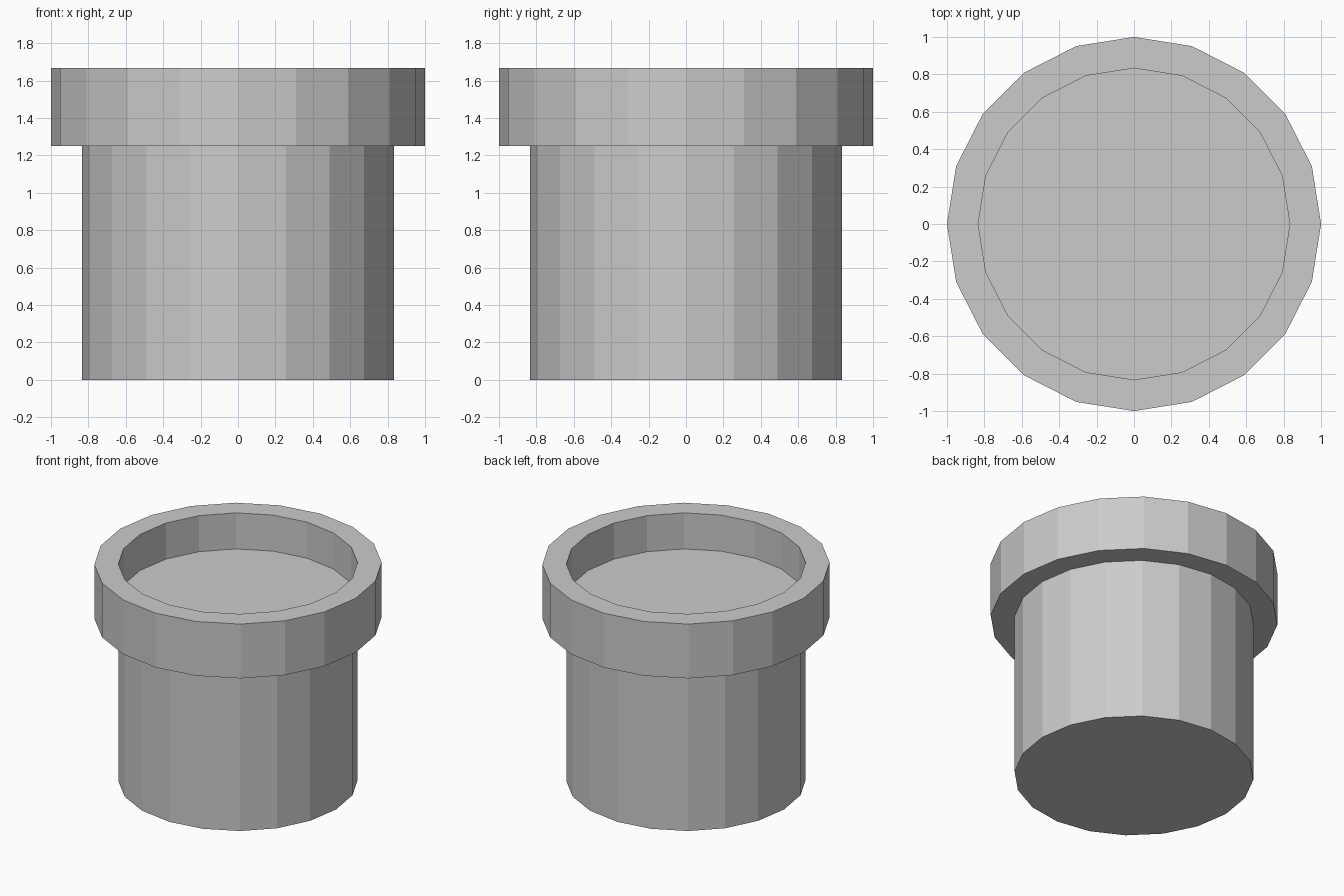
import bpy, bmesh
from math import cos, sin, tau

if "Cube" in bpy.data.objects:
    bpy.data.objects.remove(bpy.data.objects["Cube"])

SIDES = 20
R_BODY, R_RIM = 0.833, 1.0
Z_RIM, Z_TOP, Z_FLOOR = 1.25, 1.667, 1.39

# Outline from the base, up the outside, over the rim and down to the inner floor
profile = [(R_BODY, 0), (R_BODY, Z_RIM), (R_RIM, Z_RIM),
           (R_RIM, Z_TOP), (R_BODY, Z_TOP), (R_BODY, Z_FLOOR)]


def lathe(name, points, sides):
    """Sweep an outline round z with flat sides, capping both ends."""
    bm = bmesh.new()
    rings = [[bm.verts.new((r * cos(tau * i / sides), r * sin(tau * i / sides), z))
              for i in range(sides)] for r, z in points]
    for low, high in zip(rings, rings[1:]):
        for i in range(sides):
            j = (i + 1) % sides
            bm.faces.new((low[i], low[j], high[j], high[i]))
    bm.faces.new(rings[0][::-1])
    bm.faces.new(rings[-1])
    mesh = bpy.data.meshes.new(name)
    bm.to_mesh(mesh)
    bm.free()
    obj = bpy.data.objects.new(name, mesh)
    bpy.context.collection.objects.link(obj)
    return obj


# Pot with a thick collar and a recessed floor
lathe("pipe_pot", profile, SIDES)
